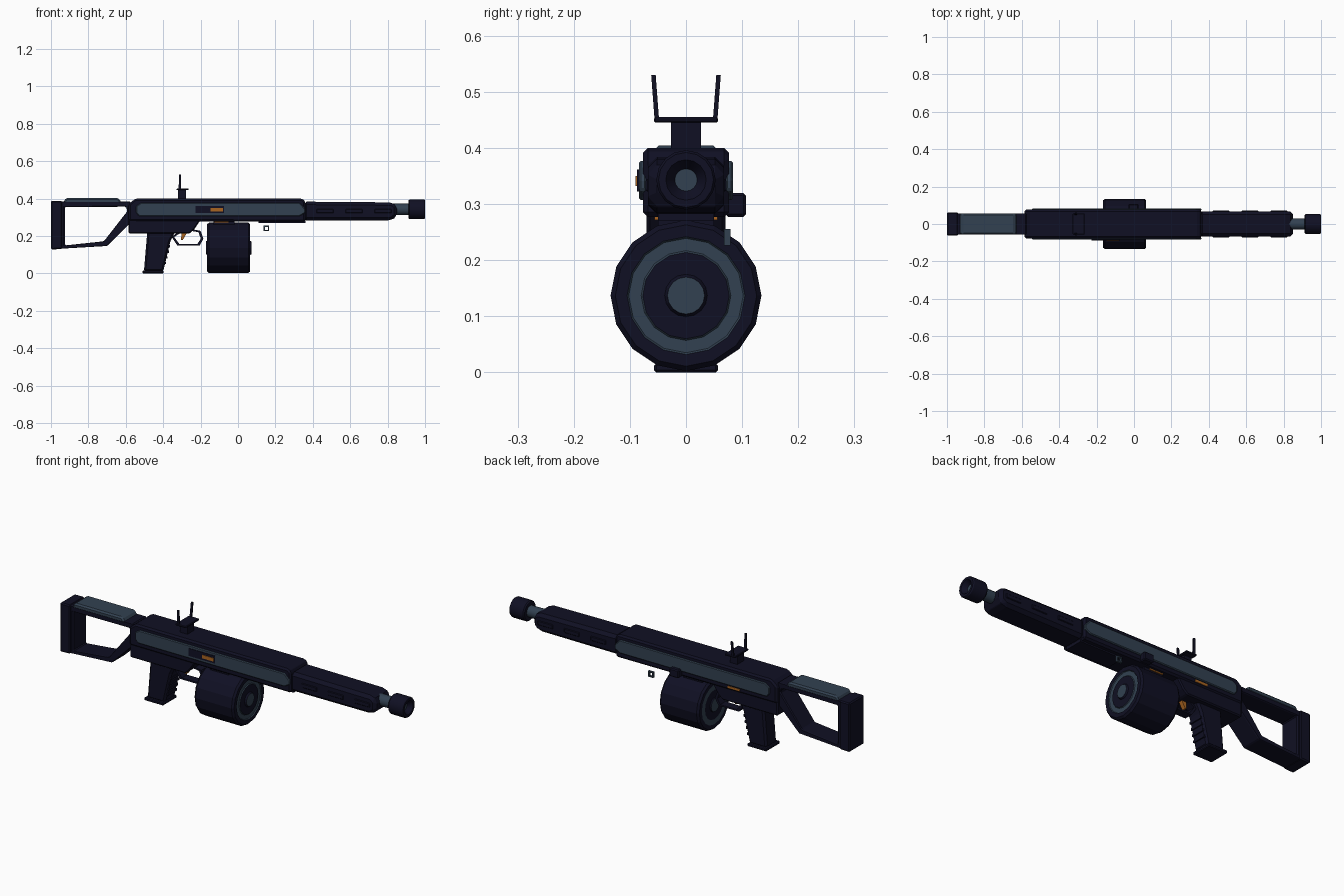
import bpy, bmesh, math
from mathutils import Vector

cube = bpy.data.objects.get("Cube")
if cube:
    bpy.data.objects.remove(cube, do_unlink=True)


def material(name, rgb):
    m = bpy.data.materials.new(name)
    m.use_nodes = True
    m.diffuse_color = (*rgb, 1)
    m.node_tree.nodes["Principled BSDF"].inputs["Base Color"].default_value = (*rgb, 1)
    return m


NAVY = material("dark navy", (0.005, 0.005, 0.017))
SLATE = material("slate grey", (0.032, 0.053, 0.082))
ORANGE = material("burnt orange", (0.4, 0.13, 0.015))


def finish(bm, name, mats, bevel=0.0):
    bmesh.ops.remove_doubles(bm, verts=bm.verts, dist=1e-5)
    bmesh.ops.recalc_face_normals(bm, faces=bm.faces)
    me = bpy.data.meshes.new(name)
    bm.to_mesh(me)
    bm.free()
    ob = bpy.data.objects.new(name, me)
    bpy.context.collection.objects.link(ob)
    for m in mats:
        me.materials.append(m)
    if bevel:
        mod = ob.modifiers.new("edge bevel", "BEVEL")
        mod.width, mod.segments, mod.limit_method = bevel, 1, "ANGLE"
    return ob


def prism(name, pts, y0, y1, mat, bevel=0.0):
    """Side profile in x, z extruded across y."""
    bm = bmesh.new()
    face = bm.faces.new([bm.verts.new((x, y0, z)) for x, z in pts])
    ext = bmesh.ops.extrude_face_region(bm, geom=[face])["geom"]
    moved = [v for v in ext if isinstance(v, bmesh.types.BMVert)]
    bmesh.ops.translate(bm, verts=moved, vec=(0, y1 - y0, 0))
    return finish(bm, name, [mat], bevel)


def box(name, x0, x1, y0, y1, z0, z1, mat, bevel=0.0):
    return prism(name, [(x0, z0), (x1, z0), (x1, z1), (x0, z1)], y0, y1, mat, bevel)


def frame(name, outer, inner, y0, y1, mat, bevel=0.0):
    """Open frame between two profiles with the same point count."""
    bm = bmesh.new()
    loops = [[bm.verts.new((x, y, z)) for x, z in pts]
             for pts, y in ((outer, y0), (outer, y1), (inner, y1), (inner, y0))]
    n = len(outer)
    for k in range(4):
        a, b = loops[k], loops[(k + 1) % 4]
        for i in range(n):
            j = (i + 1) % n
            bm.faces.new((a[i], a[j], b[j], b[i]))
    return finish(bm, name, [mat], bevel)


def shrink(pts, t):
    """Move each point of a loop towards its centre by about t."""
    c = sum((Vector(p) for p in pts), Vector((0, 0))) / len(pts)
    return [tuple(Vector(p) + (c - Vector(p)).normalized() * t) for p in pts]


def lathe(name, profile, z, sides, mats, rule=None):
    """Turn (x, radius) pairs around a lengthwise axis; rule picks colour per band."""
    bm = bmesh.new()
    rings = []
    for x, r in profile:
        rings.append([bm.verts.new((x, r * math.cos(2 * math.pi * i / sides),
                                    z + r * math.sin(2 * math.pi * i / sides)))
                      for i in range(sides)])
    for k in range(len(rings) - 1):
        for i in range(sides):
            j = (i + 1) % sides
            f = bm.faces.new((rings[k][i], rings[k][j], rings[k + 1][j], rings[k + 1][i]))
            f.material_index = rule(k) if rule else 0
    return finish(bm, name, mats)


# Stock: open frame, butt pad and cheek rest
frame("stock_frame",
      [(-0.99, 0.13), (-0.70, 0.147), (-0.575, 0.27), (-0.575, 0.385), (-0.99, 0.385)],
      [(-0.925, 0.15), (-0.717, 0.172), (-0.59, 0.335), (-0.60, 0.357), (-0.925, 0.355)],
      -0.055, 0.055, NAVY, 0.005)
prism("butt_pad", [(-1, 0.128), (-0.94, 0.131), (-0.94, 0.388), (-1, 0.388)],
      -0.062, 0.062, NAVY, 0.006)
prism("cheek_rest", [(-0.935, 0.375), (-0.62, 0.375), (-0.64, 0.404), (-0.92, 0.404)],
      -0.057, 0.057, SLATE, 0.008)

# Receiver
prism("receiver", [(-0.585, 0.28), (0.36, 0.277), (0.36, 0.385), (0.345, 0.4),
                   (-0.55, 0.4), (-0.585, 0.37)], -0.077, 0.077, NAVY, 0.009)
prism("lower_receiver", [(-0.585, 0.213), (-0.26, 0.213), (-0.235, 0.235),
                         (-0.19, 0.30), (-0.585, 0.30)], -0.07, 0.07, NAVY, 0.006)
box("front_underside", 0.11, 0.36, -0.05, 0.05, 0.27, 0.285, NAVY)

# Side panels with angled ends
panel = [(-0.545, 0.325), (-0.53, 0.307), (0.33, 0.307), (0.36, 0.325),
         (0.36, 0.345), (0.33, 0.377), (-0.52, 0.377), (-0.545, 0.36)]
for side, word in ((-1, "right"), (1, "left")):
    prism(word + "_panel", panel, side * 0.07, side * 0.084, SLATE, 0.004)

# Ejection port, loaded round, selector and bolt handle
box("ejection_port", -0.228, -0.075, -0.087, -0.08, 0.322, 0.362, NAVY)
box("loaded_round", -0.148, -0.08, -0.09, -0.084, 0.332, 0.35, ORANGE)
box("selector_mark", -0.37, -0.30, 0.074, 0.08, 0.29, 0.302, ORANGE)
box("bolt_handle", -0.03, 0.025, 0.07, 0.107, 0.277, 0.32, NAVY, 0.005)
sling = [(0.137, 0.226), (0.167, 0.226), (0.167, 0.256), (0.137, 0.256)]
frame("sling_loop", sling, shrink(sling, 0.009), 0.068, 0.079, SLATE)

# Handguard with raised side ribs
prism("handguard", [(0.35, 0.282), (0.82, 0.284), (0.85, 0.305), (0.85, 0.36),
                    (0.825, 0.38), (0.35, 0.384)], -0.068, 0.068, NAVY, 0.018)
for i in range(3):
    x = 0.42 + i * 0.155
    box(f"handguard_rib_{i + 1}", x, x + 0.09, -0.072, 0.072, 0.322, 0.345, NAVY, 0.003)

# Barrel and hollow muzzle device
lathe("barrel", [(0.83, 0), (0.83, 0.03), (0.93, 0.03), (0.93, 0)], 0.343, 12, [SLATE])
lathe("muzzle", [(0.912, 0), (0.912, 0.048), (0.918, 0.053), (0.994, 0.053), (1.0, 0.049),
                 (1.0, 0.036), (0.975, 0.02), (0.975, 0)],
      0.343, 16, [NAVY, SLATE], lambda k: 1 if k == 6 else 0)

# Drum magazine: ring and hub are separate colour bands on the faces
lathe("drum_magazine",
      [(-0.172, 0), (-0.172, 0.035), (-0.166, 0.037), (-0.166, 0.078), (-0.166, 0.105),
       (-0.166, 0.126), (-0.155, 0.1345), (0.055, 0.1345), (0.065, 0.126), (0.065, 0.105),
       (0.061, 0.102), (0.061, 0.080), (0.065, 0.077), (0.065, 0.038), (0.073, 0.033),
       (0.073, 0)],
      0.137, 16, [NAVY, SLATE], lambda k: 1 if k in (0, 3, 9, 10, 11, 14) else 0)
box("magazine_neck", -0.13, -0.02, -0.05, 0.05, 0.2, 0.29, NAVY)
box("feed_round", -0.125, -0.05, -0.056, 0.056, 0.272, 0.28, ORANGE)

# Pistol grip with base and front ribs
prism("grip", [(-0.485, 0.225), (-0.335, 0.225), (-0.362, 0.17), (-0.40, 0.01),
               (-0.503, 0.01)], -0.045, 0.045, NAVY, 0.01)
box("grip_base", -0.51, -0.398, -0.057, 0.057, 0.0, 0.016, NAVY, 0.004)
for i in range(4):
    z = 0.05 + i * 0.03
    x = -0.388 + i * 0.007
    box(f"grip_rib_{i + 1}", x - 0.02, x + 0.004, -0.038, 0.038, z, z + 0.012, NAVY)

# Trigger and guard
guard = [(-0.355, 0.195), (-0.325, 0.15), (-0.205, 0.15), (-0.185, 0.185),
         (-0.20, 0.228), (-0.29, 0.245)]
frame("trigger_guard", guard, shrink(guard, 0.014), -0.022, 0.022, NAVY)
prism("trigger", [(-0.30, 0.225), (-0.27, 0.225), (-0.283, 0.20), (-0.296, 0.178),
                  (-0.305, 0.18)], -0.011, 0.011, ORANGE)

# Sight: post, plate and two leaning ears
box("sight_post", -0.32, -0.277, -0.027, 0.027, 0.39, 0.448, NAVY)
box("sight_plate", -0.328, -0.265, -0.057, 0.057, 0.445, 0.455, NAVY, 0.003)
for side, word in ((-1, "right"), (1, "left")):
    ear = prism(word + "_sight_ear", [(-0.318, 0.45), (-0.306, 0.45), (-0.304, 0.53),
                                      (-0.314, 0.53)],
                side * 0.048, side * 0.056, NAVY)
    for v in ear.data.vertices:
        if v.co.z > 0.5:
            v.co.y += side * 0.006

# Smooth only the shallow edges of the round muzzle parts
bpy.ops.object.select_all(action="DESELECT")
for name in ("barrel", "muzzle"):
    ob = bpy.data.objects[name]
    ob.select_set(True)
    bpy.context.view_layer.objects.active = ob
bpy.ops.object.shade_smooth_by_angle(angle=math.radians(31))
